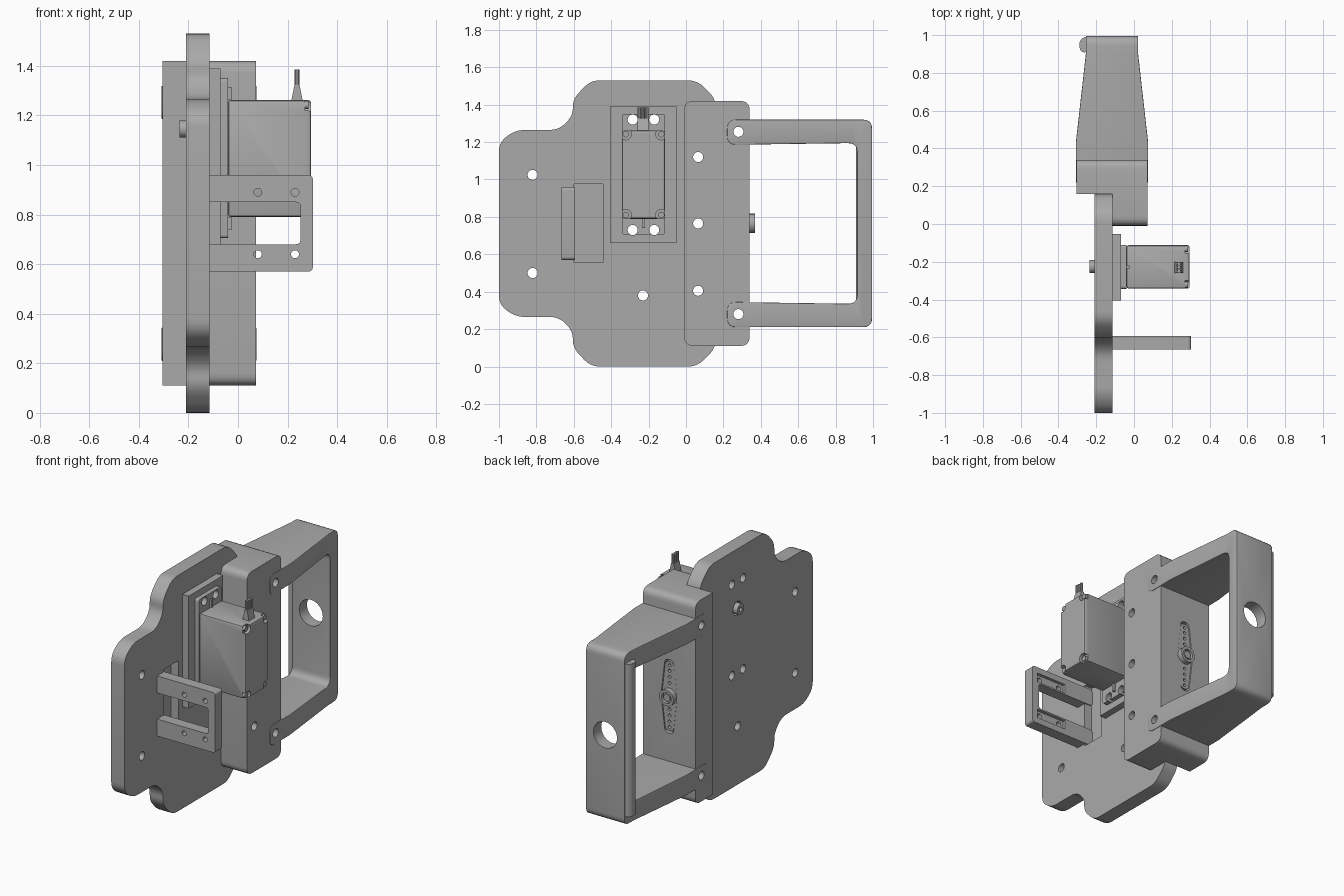
import bpy, bmesh, math
from mathutils import Vector

if "Cube" in bpy.data.objects:
    bpy.data.objects.remove(bpy.data.objects["Cube"], do_unlink=True)

grey = bpy.data.materials.new("plain grey")
grey.use_nodes = True
grey.diffuse_color = (0.4, 0.4, 0.4, 1)
grey.node_tree.nodes["Principled BSDF"].inputs["Base Color"].default_value = (0.4, 0.4, 0.4, 1)


def rounded(pts, r, steps=5):
    """Replace every corner of an outline with a small curve."""
    if not r:
        return [Vector(p) for p in pts]
    out = []
    for i, p in enumerate(pts):
        p = Vector(p)
        a, b = Vector(pts[i - 1]) - p, Vector(pts[(i + 1) % len(pts)]) - p
        a = p + a.normalized() * min(r, a.length * 0.45)
        b = p + b.normalized() * min(r, b.length * 0.45)
        for k in range(steps + 1):
            t = k / steps
            out.append(a * (1 - t) ** 2 + p * 2 * t * (1 - t) + b * t * t)
    return out


def prism(name, axis, pts, lo, hi, r=0):
    """Extrude an outline along an axis; the outline uses the other two axes in order."""
    place = {"x": lambda p, h: (h, p[0], p[1]),
             "y": lambda p, h: (p[0], h, p[1]),
             "z": lambda p, h: (p[0], p[1], h)}[axis]
    bm = bmesh.new()
    outline = rounded(pts, r)
    face = bm.faces.new([bm.verts.new(place(p, lo)) for p in outline])
    ext = bmesh.ops.extrude_face_region(bm, geom=[face])
    move = Vector(place((0, 0), hi - lo))
    bmesh.ops.translate(bm, vec=move, verts=[v for v in ext["geom"] if isinstance(v, bmesh.types.BMVert)])
    bmesh.ops.recalc_face_normals(bm, faces=bm.faces)
    mesh = bpy.data.meshes.new(name)
    bm.to_mesh(mesh)
    bm.free()
    mesh.materials.append(grey)
    ob = bpy.data.objects.new(name, mesh)
    bpy.context.collection.objects.link(ob)
    return ob


def rect(a, b, c, d):
    return [(a, c), (b, c), (b, d), (a, d)]


def disc(name, axis, u, v, r, lo, hi, n=24):
    turn = [2 * math.pi * i / n for i in range(n)]
    return prism(name, axis, [(u + r * math.cos(t), v + r * math.sin(t)) for t in turn], lo, hi)


def box(name, x0, x1, y0, y1, z0, z1, r=0):
    return prism(name, "x", rect(y0, y1, z0, z1), x0, x1, r)


def apply_mods(ob):
    dg = bpy.context.evaluated_depsgraph_get()
    mesh = bpy.data.meshes.new_from_object(ob.evaluated_get(dg))
    ob.modifiers.clear()
    ob.data = mesh


def cut(ob, cutters, mode="DIFFERENCE"):
    for c in cutters:
        m = ob.modifiers.new("cut", "BOOLEAN")
        m.operation, m.solver, m.object = mode, "EXACT", c
        apply_mods(ob)
        bpy.data.objects.remove(c, do_unlink=True)


def bevel(ob, width, seg=2):
    m = ob.modifiers.new("bevel", "BEVEL")
    m.width, m.segments, m.limit_method = width, seg, "ANGLE"
    m.angle_limit = math.radians(40)
    apply_mods(ob)


def holes(axis, centres, r, lo=-2, hi=2):
    return [disc("cutter", axis, u, v, r, lo, hi) for u, v in centres]


MID = 0.765      # height of the symmetry line
CX = -0.117      # centre of the rear block and handle

# Main plate, mirrored about its middle height
half = [(-1, 1.2), (-0.91, 1.265), (-0.68, 1.265), (-0.605, 1.34),
        (-0.605, 1.43), (-0.51, 1.53), (0.06, 1.53), (0.16, 1.43)]
outline = half + [(y, 2 * MID - z) for y, z in reversed(half)]
plate = prism("main_plate", "x", outline, -0.21, -0.115, 0.05)
servo_screws = [(y, z) for y in (-0.285, -0.17) for z in (1.32, 0.73)]
block_holes = [(0.065, z) for z in (1.12, MID, 0.405)]
cut(plate, holes("x", [(-0.82, 1.025), (-0.82, 0.5), (-0.23, 0.38)] + block_holes + servo_screws, 0.027))
cut(plate, holes("x", [(-0.225, 1.145)], 0.045))
cut(plate, [box("cutter", -0.17, 0, -0.6, -0.445, 0.555, 0.975)])

# Rear block stepped around the plate, with a pocket for the horn
block = prism("rear_block", "x", rect(-0.01, 0.34, 0.11, 1.42), -0.305, 0.072, 0.05)
cut(block, [box("cutter", -0.5, -0.115, -0.2, 0.16, 0, 1.6)])
handle_screws = [(0.28, z) for z in (1.255, 0.28)]
cut(block, holes("x", block_holes + handle_screws, 0.027))
horn_shape = [(-0.028, -0.225), (0.028, -0.225), (0.055, 0),
              (0.028, 0.225), (-0.028, 0.225), (-0.055, 0)]


def horn_outline(grow):
    return [(CX + x * grow, MID + z * grow) for x, z in horn_shape]


cut(block, [prism("cutter", "y", horn_outline(1.06), 0.31, 0.5, 0.025)])

# Control horn with hub and screw
horn = prism("horn_blade", "y", horn_outline(1), 0.3, 0.336, 0.025)
cut(horn, holes("y", [(CX, MID + s * d) for s in (-1, 1) for d in (0.085, 0.125, 0.165, 0.2)], 0.01, 0.31, 0.5))
hub = disc("horn_hub", "y", CX, MID, 0.052, 0.3, 0.37)
cut(hub, holes("y", [(CX, MID)], 0.035, 0.35, 0.5))
disc("horn_screw", "y", CX, MID, 0.024, 0.3, 0.365)

# Handle: U-shaped side profile trimmed to a tapering width
u_shape = [(0.22, 1.32), (0.995, 1.32), (0.995, 0.21), (0.22, 0.21),
           (0.22, 0.345), (0.915, 0.335), (0.915, 1.195), (0.22, 1.185)]
handle = prism("handle", "x", u_shape, -0.4, 0.2, 0.05)
taper = [(-0.308, 0.2), (0.075, 0.2), (0.075, 0.43), (0.022, 0.9), (0.022, 1.1),
         (-0.255, 1.1), (-0.255, 0.9), (-0.308, 0.43)]
cut(handle, [prism("cutter", "z", taper, 0, 1.6)], "INTERSECT")
bevel(handle, 0.018, 3)
cut(handle, holes("x", handle_screws, 0.027) + holes("y", [(CX, MID)], 0.085, 0.8, 1.2))

# Curved finger lip along the grip
lip = [(-0.2, 0.99), (-0.27, 0.99), (-0.292, 0.96), (-0.285, 0.915), (-0.255, 0.905), (-0.24, 0.93), (-0.2, 0.93)]
prism("grip_lip", "z", lip, 0.27, 1.26, 0.02)

# Servo mounting pad and flange
pad = box("servo_pad", -0.115, -0.07, -0.405, -0.052, 0.66, 1.39)
flange = box("servo_flange", -0.07, -0.04, -0.343, -0.112, 0.705, 1.35, 0.015)
for part in (pad, flange):
    cut(part, holes("x", servo_screws, 0.027))

# Servo body with corner screws and output spline
body = box("servo_body", -0.04, 0.295, -0.342, -0.112, 0.79, 1.262)
bevel(body, 0.012)
corners = [(y, z) for y in (-0.322, -0.132) for z in (0.81, 1.242)]
cut(body, holes("x", corners, 0.03, 0.27, 0.5))
for y, z in corners:
    disc("servo_corner_screw", "x", y, z, 0.017, 0.25, 0.285, 12)
spline = disc("output_spline", "x", -0.225, 1.145, 0.035, -0.235, -0.1)
cut(spline, holes("x", [(-0.225, 1.145)], 0.014, -0.5, -0.19))
for z in (0.765, 1.287):
    box("flange_rib", -0.05, -0.025, -0.235, -0.22, z - 0.025, z + 0.025)

# Cable exit and wires
prism("cable_boot", "y", [(0.213, 1.25), (0.263, 1.25), (0.248, 1.325), (0.228, 1.325)], -0.26, -0.2)
for y in (-0.25, -0.23, -0.21):
    disc("wire", "z", 0.238, y, 0.01, 1.3, 1.385, 10)

# U-shaped front bracket with nut pockets
u_bracket = [(-0.17, 0.57), (0.302, 0.57), (0.302, 0.96), (-0.17, 0.96),
             (-0.17, 0.85), (0.252, 0.85), (0.252, 0.68), (-0.17, 0.68)]
bracket = prism("front_bracket", "y", u_bracket, -0.665, -0.593, 0.02)
cut(bracket, holes("y", [(x, z) for x in (0.08, 0.23) for z in (0.64, 0.89)], 0.016))
cut(bracket, [box("cutter", 0.045, 0.265, -0.613, -0.5, z - 0.03, z + 0.03) for z in (0.64, 0.89)])

# Smooth the curved sides and keep edges sharp
bpy.ops.object.select_all(action="DESELECT")
for ob in bpy.context.collection.objects:
    if ob.type == "MESH" and grey.name in ob.data.materials:
        ob.select_set(True)
        bpy.context.view_layer.objects.active = ob
bpy.ops.object.shade_smooth_by_angle(angle=math.radians(35))
